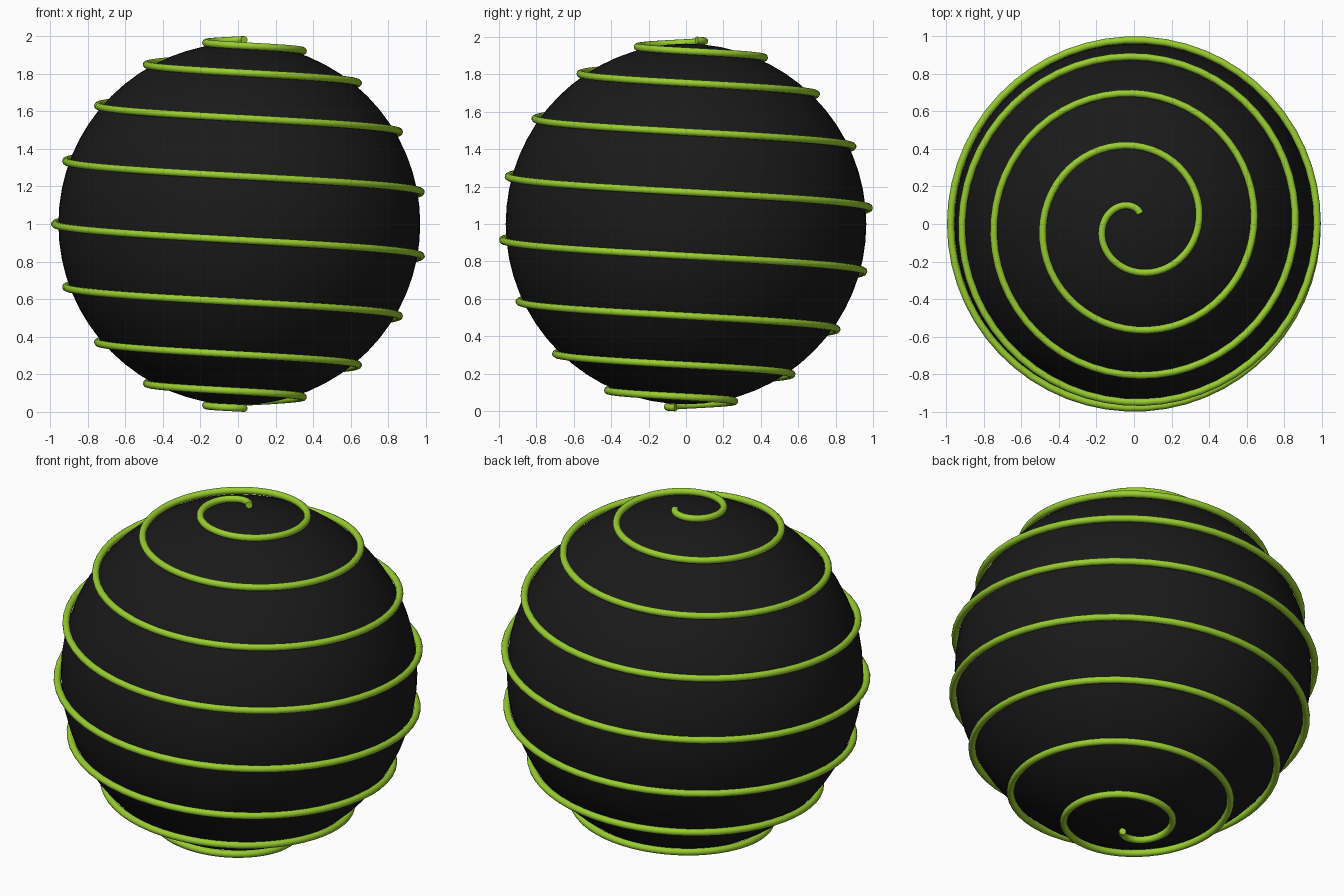
import bpy
from math import pi, sin, cos

if "Cube" in bpy.data.objects:
    bpy.data.objects.remove(bpy.data.objects["Cube"])

CENTRE = (0.007, 0, 1)
BALL_R, PATH_R, TUBE_R = 0.962, 0.982, 0.0195
TURNS, STEPS = 9, 500


def material(name, rgb):
    m = bpy.data.materials.new(name)
    m.diffuse_color = (*rgb, 1)
    m.use_nodes = True
    m.node_tree.nodes["Principled BSDF"].inputs["Base Color"].default_value = m.diffuse_color
    return m


# Dark ball
bpy.ops.mesh.primitive_uv_sphere_add(segments=64, ring_count=32, radius=BALL_R, location=CENTRE)
ball = bpy.context.object
ball.name = "ball"
bpy.ops.object.shade_smooth()
ball.data.materials.append(material("black", (0.01, 0.01, 0.01)))

# Green tube winding from pole to pole, stopping just short of each
curve = bpy.data.curves.new("spiral_tube", 'CURVE')
curve.dimensions = '3D'
curve.bevel_depth = TUBE_R
curve.bevel_resolution = 4
curve.use_fill_caps = True
spline = curve.splines.new('POLY')
spline.points.add(STEPS)
for i, p in enumerate(spline.points):
    t = 0.02 + 0.96 * i / STEPS
    polar, turn = pi * t, 2 * pi * TURNS * t
    p.co = (PATH_R * sin(polar) * cos(turn),
            PATH_R * sin(polar) * sin(turn),
            PATH_R * cos(polar), 1)
spline.use_smooth = True
tube = bpy.data.objects.new("spiral_tube", curve)
tube.location = CENTRE
bpy.context.collection.objects.link(tube)
curve.materials.append(material("green", (0.32, 0.61, 0.03)))
